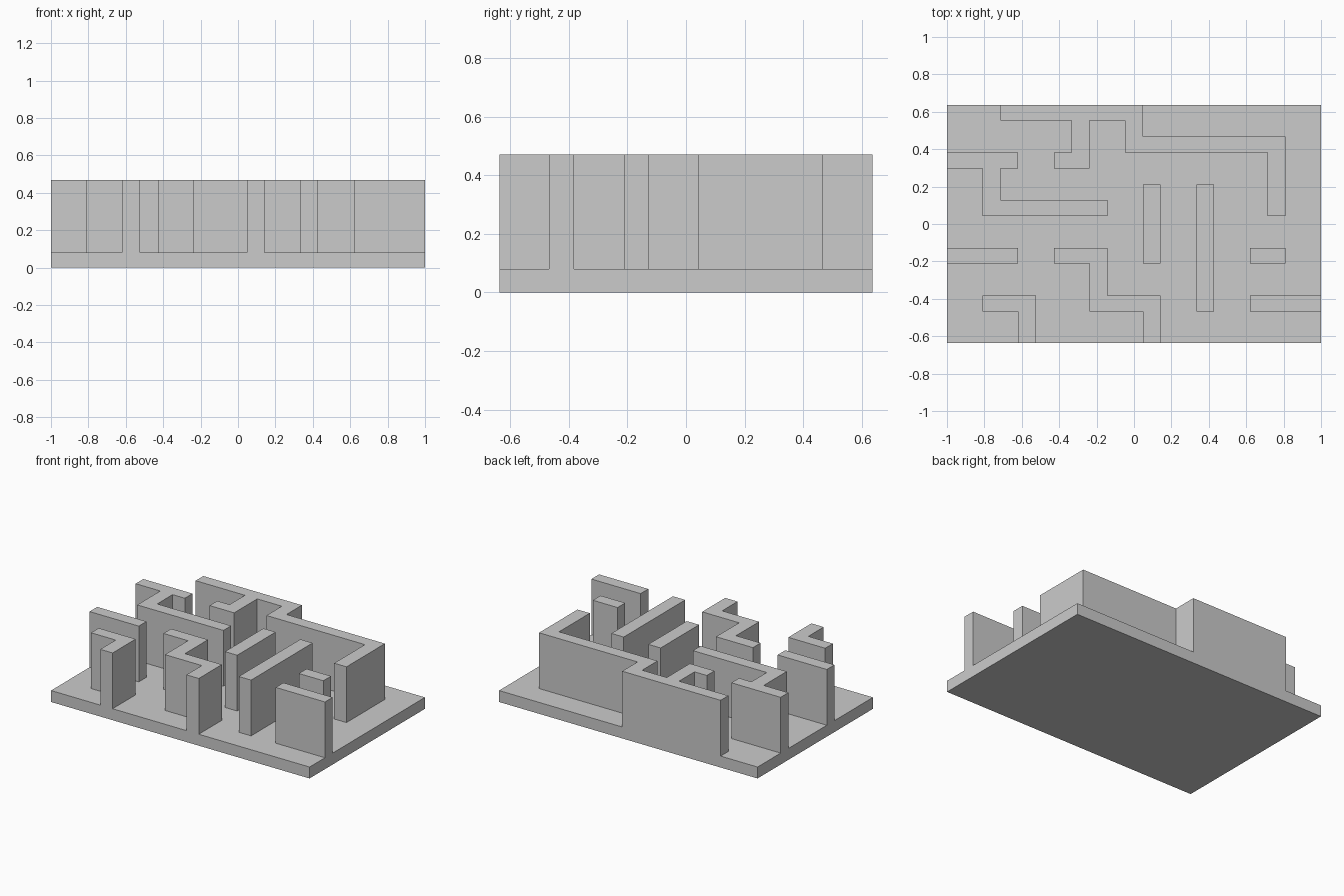
import bpy
import bmesh

if "Cube" in bpy.data.objects:
    bpy.data.objects.remove(bpy.data.objects["Cube"])

COLS, ROWS = 21, 15
CX, CY = 2 / COLS, 1.275 / ROWS
BASE_Z, WALL_Z = 0.08, 0.47

# Wall runs in grid cells, inclusive: (first col, last col, first row, last row)
RUNS = [
    # long back wall with its branches
    (3, 10, 14, 14), (7, 7, 11, 14), (6, 7, 11, 11),
    (10, 10, 12, 14), (10, 18, 12, 12), (18, 18, 8, 12),
    # left stepped wall
    (0, 3, 11, 11), (2, 2, 8, 11), (2, 8, 8, 8),
    # left stub and front left hook
    (0, 3, 5, 5), (2, 4, 2, 2), (4, 4, 0, 2),
    # centre zigzag
    (6, 8, 5, 5), (8, 8, 2, 5), (8, 11, 2, 2), (11, 11, 0, 2),
    # free-standing straight walls and right stubs
    (11, 11, 5, 9), (14, 14, 2, 9), (17, 18, 5, 5), (17, 20, 2, 2),
]


def is_wall(face):
    c = face.calc_center_median()
    col, row = int((c.x + 1) / CX), int((c.y + CY * ROWS / 2) / CY)
    return any(a <= col <= b and d <= row <= e for a, b, d, e in RUNS)


def extrude(bm, faces, height):
    geom = bmesh.ops.extrude_face_region(bm, geom=faces)["geom"]
    verts = [g for g in geom if isinstance(g, bmesh.types.BMVert)]
    bmesh.ops.translate(bm, verts=verts, vec=(0, 0, height))


# Base plate on the cell grid
bm = bmesh.new()
bmesh.ops.create_grid(bm, x_segments=COLS, y_segments=ROWS, size=1)
for v in bm.verts:
    v.co.y *= CY * ROWS / 2
extrude(bm, bm.faces[:], BASE_Z)
bmesh.ops.recalc_face_normals(bm, faces=bm.faces)

# Walls raised from the plate, then flat areas cleaned up
top = [f for f in bm.faces if all(v.co.z > BASE_Z - 0.001 for v in f.verts)]
extrude(bm, [f for f in top if is_wall(f)], WALL_Z - BASE_Z)
bmesh.ops.recalc_face_normals(bm, faces=bm.faces)
bmesh.ops.dissolve_limit(bm, angle_limit=0.01, verts=bm.verts, edges=bm.edges)

mesh = bpy.data.meshes.new("maze_board")
bm.to_mesh(mesh)
bm.free()
board = bpy.data.objects.new("maze_board", mesh)
bpy.context.collection.objects.link(board)
